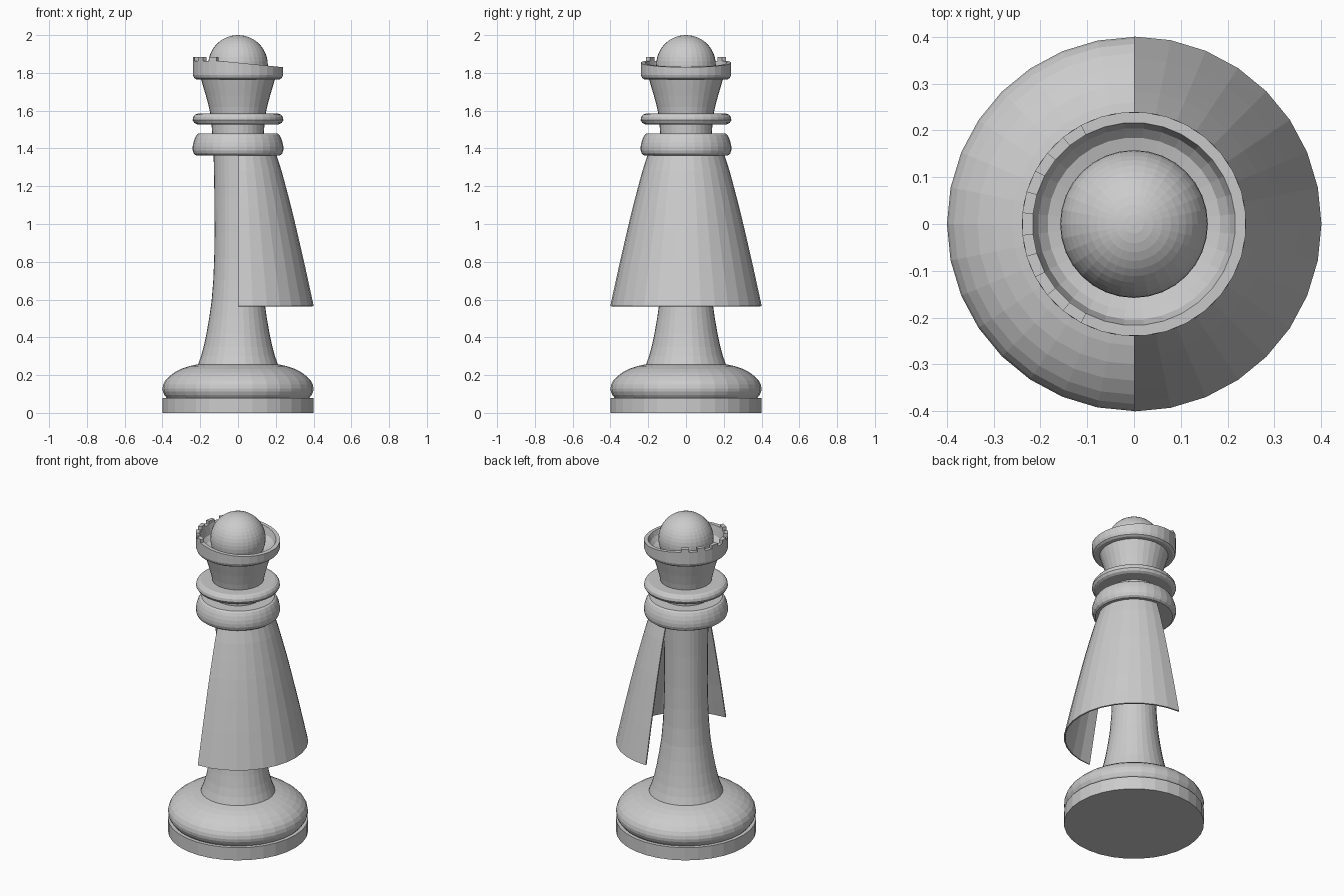
import bpy, bmesh
from math import radians, sin, cos, atan2, degrees, pi
from mathutils import Matrix

if "Cube" in bpy.data.objects:
    bpy.data.objects.remove(bpy.data.objects["Cube"])

SIDES = 32


def finish(name, bm):
    bmesh.ops.recalc_face_normals(bm, faces=bm.faces)
    mesh = bpy.data.meshes.new(name)
    bm.to_mesh(mesh)
    bm.free()
    obj = bpy.data.objects.new(name, mesh)
    bpy.context.collection.objects.link(obj)
    return obj


def lathe(profile, angle=360, steps=SIDES, start=0, closed=False):
    """Revolve an (r, z) profile around the z axis."""
    bm = bmesh.new()
    verts = [bm.verts.new((r, 0, z)) for r, z in profile]
    pairs = list(zip(verts, verts[1:]))
    if closed:
        pairs.append((verts[-1], verts[0]))
    edges = [bm.edges.new(p) for p in pairs]
    bmesh.ops.rotate(bm, verts=verts, cent=(0, 0, 0),
                     matrix=Matrix.Rotation(radians(start), 3, 'Z'))
    bmesh.ops.spin(bm, geom=verts + edges, cent=(0, 0, 0), axis=(0, 0, 1),
                   angle=radians(angle), steps=steps)
    bmesh.ops.remove_doubles(bm, verts=bm.verts, dist=1e-4)
    return bm


# Foot: plain disc, then a rounded cushion
finish("base_disc", lathe([(0, 0), (0.4, 0), (0.4, 0.08), (0, 0.08)]))
finish("base_cushion", lathe([
    (0, 0.08), (0.378, 0.08), (0.39, 0.095), (0.398, 0.113), (0.4, 0.13),
    (0.396, 0.15), (0.385, 0.172), (0.365, 0.193), (0.335, 0.215),
    (0.30, 0.233), (0.26, 0.247), (0.215, 0.257), (0, 0.257)]))

# Stem: flared foot, slim waist, flared head
finish("stem", lathe([
    (0, 0.25), (0.212, 0.255), (0.196, 0.30), (0.182, 0.35), (0.167, 0.42),
    (0.153, 0.50), (0.140, 0.59), (0.131, 0.70), (0.126, 0.82), (0.124, 0.95),
    (0.125, 1.15), (0.129, 1.36), (0.137, 1.48), (0.142, 1.56), (0.154, 1.62),
    (0.170, 1.68), (0.185, 1.73), (0.198, 1.775), (0, 1.775)]))

# Collar rings
finish("lower_collar", lathe([
    (0, 1.363), (0.222, 1.363), (0.234, 1.372), (0.24, 1.39), (0.24, 1.41),
    (0.236, 1.432), (0.228, 1.455), (0.219, 1.472), (0.208, 1.48), (0, 1.48)]))
finish("upper_collar", lathe([
    (0, 1.528), (0.218, 1.528), (0.232, 1.536), (0.24, 1.55), (0.237, 1.567),
    (0.228, 1.579), (0.212, 1.585), (0, 1.585)]))

# Half-round cape hanging from the collar on the +x side
cape = finish("cape", lathe([
    (0.198, 1.37), (0.227, 1.28), (0.254, 1.18), (0.280, 1.08), (0.304, 0.98),
    (0.327, 0.88), (0.350, 0.78), (0.374, 0.67), (0.397, 0.565)],
    angle=180, steps=SIDES // 2, start=-90))
solid = cape.modifiers.new("thickness", 'SOLIDIFY')
solid.thickness = 0.008
solid.offset = 0

# Crown: cup with a sloping rim and square teeth around the -x half
TOP = 1.9
bm = lathe([(0.15, 1.766), (0.222, 1.766), (0.234, 1.774), (0.24, 1.79),
            (0.24, TOP), (0.217, TOP), (0.205, 1.805), (0.185, 1.785),
            (0.15, 1.776)], start=180 / SIDES, closed=True)
for v in bm.verts:
    if v.co.z > TOP - 0.001:
        v.co.z = 1.861 - 0.1 * max(v.co.x + 0.07, -0.03)
bm.normal_update()
teeth = []
for f in bm.faces:
    c = f.calc_center_median()
    step = round(degrees(atan2(c.y, -c.x)) / (360 / SIDES))
    if abs(f.normal.z) > 0.9 and c.z > 1.82 and abs(step) in (1, 3, 5):
        teeth.append(f)
raised = bmesh.ops.extrude_discrete_faces(bm, faces=teeth)["faces"]
for f in raised:
    bmesh.ops.translate(bm, verts=f.verts, vec=(0, 0, 0.02))
finish("crown", bm)

# Ball on top
bm = bmesh.new()
bmesh.ops.create_uvsphere(bm, u_segments=32, v_segments=24, radius=0.158,
                          matrix=Matrix.Translation((0, 0, 1.842)))
finish("ball_finial", bm)
